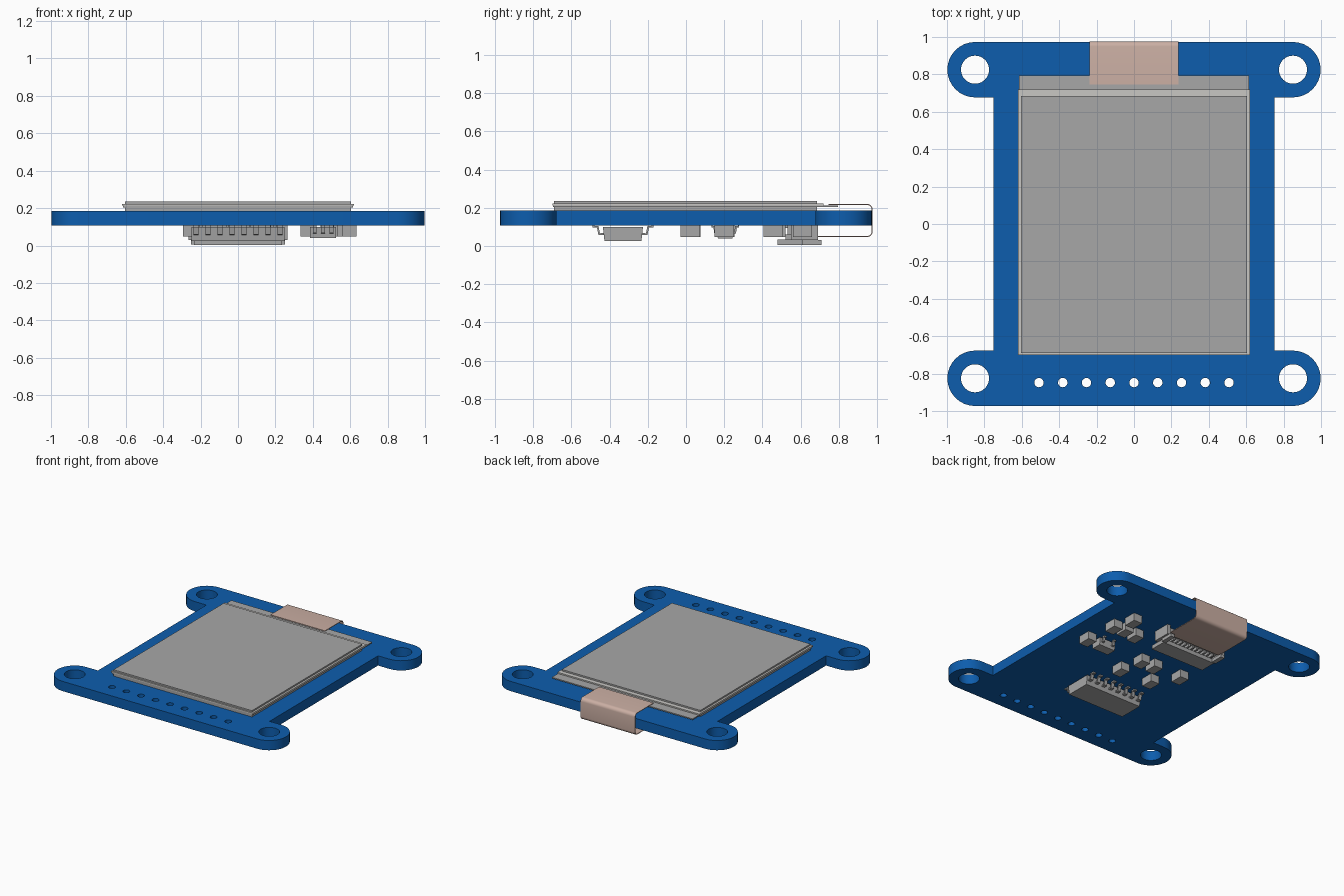
import bpy, bmesh
from math import sin, cos, pi, radians

if "Cube" in bpy.data.objects:
    bpy.data.objects.remove(bpy.data.objects["Cube"])


def material(name, rgb):
    m = bpy.data.materials.new(name)
    m.use_nodes = True
    m.diffuse_color = (*rgb, 1)
    m.node_tree.nodes["Principled BSDF"].inputs["Base Color"].default_value = (*rgb, 1)
    return m


BLUE = material("board blue", (0.004, 0.11, 0.42))
GREY = material("part grey", (0.39, 0.39, 0.39))
PALE = material("pale glass", (0.58, 0.57, 0.55))
PINK = material("flex copper pink", (0.60, 0.43, 0.37))


def finish(name, bm, mat):
    bmesh.ops.recalc_face_normals(bm, faces=bm.faces)
    me = bpy.data.meshes.new(name)
    bm.to_mesh(me)
    bm.free()
    ob = bpy.data.objects.new(name, me)
    bpy.context.collection.objects.link(ob)
    me.materials.append(mat)
    return ob


def add_box(bm, x0, x1, y0, y1, z0, z1):
    vs = bmesh.ops.create_cube(bm, size=1)["verts"]
    for v in vs:
        v.co.x = x1 if v.co.x > 0 else x0
        v.co.y = y1 if v.co.y > 0 else y0
        v.co.z = z1 if v.co.z > 0 else z0
    return vs


def box(name, mat, *dims):
    bm = bmesh.new()
    add_box(bm, *dims)
    return finish(name, bm, mat)


def add_strip(bm, path, x0, x1, t):
    """Sweep a (y, z) centre line across x as a thin bent sheet."""
    side = []
    for i, (y, z) in enumerate(path):
        a, b = path[max(i - 1, 0)], path[min(i + 1, len(path) - 1)]
        dy, dz = b[0] - a[0], b[1] - a[1]
        n = (dy * dy + dz * dz) ** 0.5
        oy, oz = -dz / n * t / 2, dy / n * t / 2
        side.append([bm.verts.new(c) for c in (
            (x0, y + oy, z + oz), (x1, y + oy, z + oz),
            (x1, y - oy, z - oz), (x0, y - oy, z - oz))])
    for p, q in zip(side, side[1:]):
        for k in range(4):
            bm.faces.new((p[k], p[(k + 1) % 4], q[(k + 1) % 4], q[k]))
    bm.faces.new(side[0])
    bm.faces.new(side[-1])


def arc(cx, cy, r, a0, a1, n=16):
    return [(cx + r * cos(radians(a0 + (a1 - a0) * i / n)),
             cy + r * sin(radians(a0 + (a1 - a0) * i / n))) for i in range(n + 1)]


# Board with rounded mounting ears and drilled holes
EX, EY, ER = 0.85, 0.825, 0.148
TOP, BOT = 0.185, 0.108
quarter = [(0.75, EY - ER)] + arc(EX, EY, ER, -90, 90)
right = [(x, -y) for x, y in reversed(quarter)] + quarter
outline = right + [(-x, y) for x, y in reversed(right)]
loops = [outline]
for sx in (-1, 1):
    for sy in (-1, 1):
        loops.append(arc(sx * EX, sy * EY, 0.075, 0, 360, 40)[:-1])
for i in range(9):
    loops.append(arc((i - 4) * 0.127, -0.848, 0.025, 0, 360, 24)[:-1])

cu = bpy.data.curves.new("board", "CURVE")
cu.dimensions = "2D"
cu.fill_mode = "BOTH"
cu.extrude = (TOP - BOT) / 2
for pts in loops:
    sp = cu.splines.new("POLY")
    sp.points.add(len(pts) - 1)
    for p, (x, y) in zip(sp.points, pts):
        p.co = (x, y, 0, 1)
    sp.use_cyclic_u = True
cu.materials.append(BLUE)
board = bpy.data.objects.new("board", cu)
board.location.z = (TOP + BOT) / 2
bpy.context.collection.objects.link(board)
bpy.context.view_layer.objects.active = board
board.select_set(True)
bpy.ops.object.convert(target="MESH")
bpy.ops.object.shade_smooth_by_angle(angle=radians(30))

# Display stack
box("display_backing", GREY, -0.605, 0.605, -0.69, 0.685, TOP, 0.204)
box("display_rear_glass", GREY, -0.615, 0.615, -0.695, 0.795, 0.204, 0.213)
box("display_front_glass", PALE, -0.62, 0.62, -0.70, 0.72, 0.213, 0.223)
box("display_panel", GREY, -0.605, 0.605, -0.69, 0.685, 0.223, 0.235)

# Flex ribbon folded around the rear edge
R = 0.025
path = ([(0.745, 0.217)] + arc(0.974 - R, 0.217 - R, R, 90, 0, 6)
        + arc(0.974 - R, 0.05 + R, R, 0, -90, 6) + [(0.66, 0.05)])
bm = bmesh.new()
add_strip(bm, path, -0.238, 0.238, 0.005)
ribbon = finish("flex_ribbon", bm, PINK)
bpy.context.view_layer.objects.active = ribbon
bpy.ops.object.select_all(action="DESELECT")
ribbon.select_set(True)
bpy.ops.object.shade_smooth_by_angle(angle=radians(30))


# Leaded chips: tapered body with gull-wing legs on both long sides
def chip(name, cx, cy, hx, hy, z0, z1, xs_front, xs_back, leg_w, reach):
    bm = bmesh.new()
    for v in add_box(bm, cx - hx, cx + hx, cy - hy, cy + hy, z0, z1):
        if v.co.z < z0 + 0.001:
            v.co.y += (cy - v.co.y) * 0.08
    finish(name + "_body", bm, GREY)
    bm = bmesh.new()
    zm = (z0 + z1) / 2
    for s, xs in ((-1, xs_front), (1, xs_back)):
        for x in xs:
            leg = [(cy + s * (hy - 0.01), zm), (cy + s * (hy + reach * 0.35), zm),
                   (cy + s * (hy + reach * 0.5), BOT - 0.007),
                   (cy + s * (hy + reach), BOT - 0.007)]
            add_strip(bm, leg, cx + x - leg_w / 2, cx + x + leg_w / 2, 0.011)
    finish(name + "_legs", bm, GREY)


pins = [(i - 3.5) * 0.064 for i in range(8)]
chip("driver_chip", 0.0, -0.33, 0.248, 0.105, 0.025, 0.1, pins, pins, 0.026, 0.055)
chip("regulator", 0.455, 0.205, 0.07, 0.042, 0.04, 0.1,
     (-0.045, 0, 0.045), (-0.045, 0.045), 0.02, 0.03)

# Small surface-mount blocks under the board
blocks = [(0.597, 0.20), (0.57, 0.455), (0.515, 0.61), (0.477, 0.47), (0.37, 0.455),
          (0.10, 0.205), (-0.016, 0.205), (0.14, 0.02), (-0.135, 0.025), (-0.258, 0.205)]
for i, (x, y) in enumerate(blocks):
    box(f"small_part_{i + 1}", GREY, x - 0.037, x + 0.037, y - 0.05, y + 0.05, 0.047, BOT)

# Flex connector: housing, flip latch, end arms and contacts
box("connector_housing", GREY, -0.235, 0.235, 0.53, 0.66, 0.058, BOT)
box("connector_latch", GREY, -0.235, 0.235, 0.48, 0.61, 0.004, 0.035)
box("connector_web", GREY, -0.225, 0.225, 0.52, 0.58, 0.03, 0.06)
for s, label in ((1, "left"), (-1, "right")):
    a, b = sorted((s * 0.238, s * 0.265))
    box(f"connector_arm_{label}", GREY, a, b, 0.55, 0.69, 0.03, BOT)
    a, b = sorted((s * 0.215, s * 0.25))
    box(f"connector_hook_{label}", GREY, a, b, 0.61, 0.71, 0.006, 0.032)
bm = bmesh.new()
for i in range(12):
    x = (i - 5.5) * 0.036
    add_box(bm, x - 0.008, x + 0.008, 0.575, 0.64, 0.036, 0.06)
    add_box(bm, x - 0.008, x + 0.008, 0.49, 0.535, 0.095, BOT)
finish("connector_contacts", bm, GREY)
